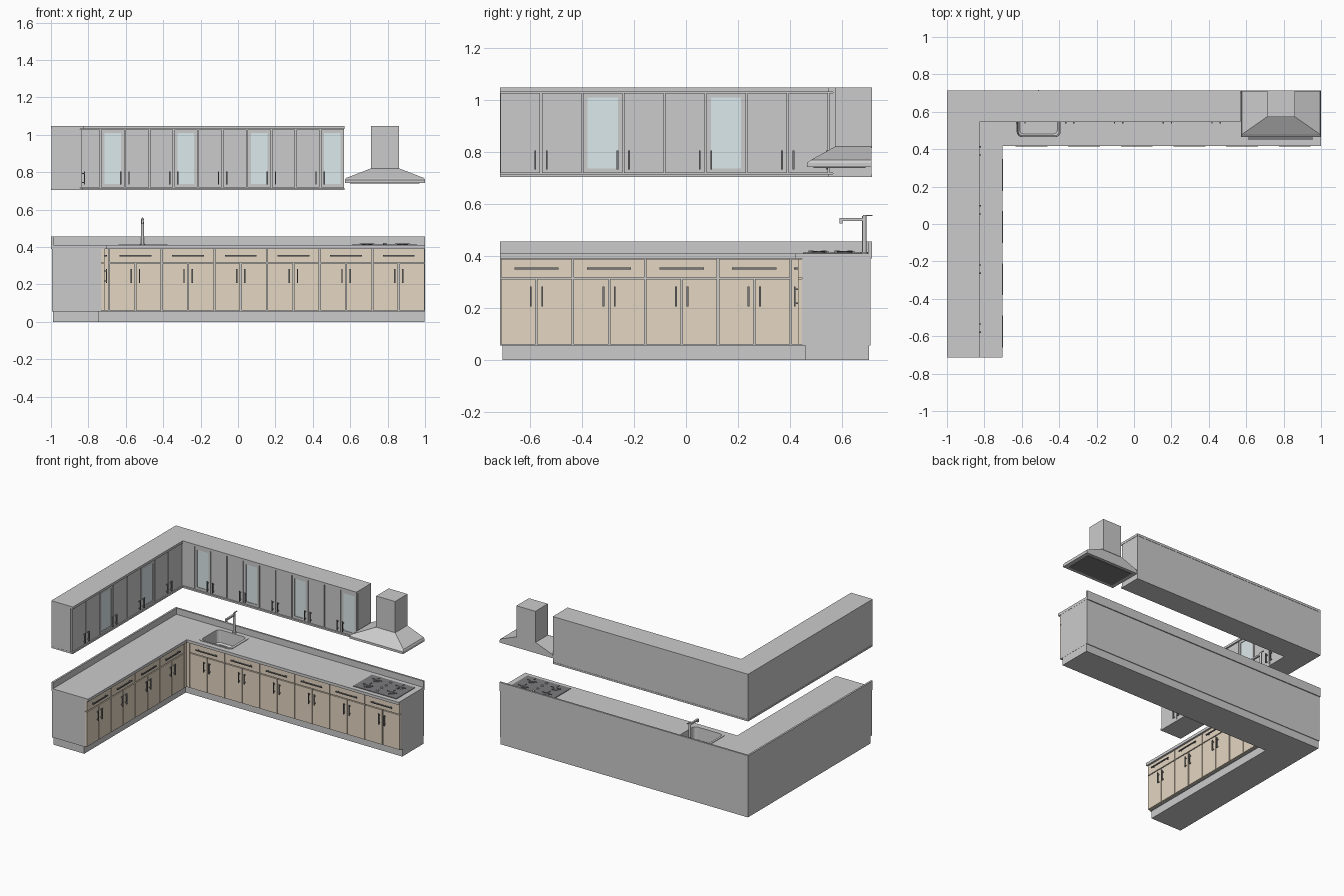
import bpy, bmesh
from math import cos, sin, pi

if "Cube" in bpy.data.objects:
    bpy.data.objects.remove(bpy.data.objects["Cube"])


def mat(name, r, g, b):
    m = bpy.data.materials.new(name)
    m.diffuse_color = (r, g, b, 1)
    m.use_nodes = True
    m.node_tree.nodes["Principled BSDF"].inputs["Base Color"].default_value = m.diffuse_color
    return m


WOOD = mat("wood", 0.78, 0.68, 0.54)
DARK = mat("dark_metal", 0.2, 0.2, 0.21)
GLASS = mat("glass", 0.72, 0.82, 0.84)
STONE = mat("stone", 0.86, 0.86, 0.84)
PLINTH = mat("plinth", 0.55, 0.55, 0.58)


def finish(name, bm, m=None):
    bmesh.ops.recalc_face_normals(bm, faces=bm.faces)
    me = bpy.data.meshes.new(name)
    bm.to_mesh(me)
    bm.free()
    ob = bpy.data.objects.new(name, me)
    bpy.context.collection.objects.link(ob)
    if m:
        me.materials.append(m)
    return ob


def boxes(name, spans, m=None):
    """One object from boxes given as (x0, x1, y0, y1, z0, z1)."""
    bm = bmesh.new()
    for x0, x1, y0, y1, z0, z1 in spans:
        for v in bmesh.ops.create_cube(bm, size=1)["verts"]:
            v.co = (x1 if v.co.x > 0 else x0, y1 if v.co.y > 0 else y0, z1 if v.co.z > 0 else z0)
    return finish(name, bm, m)


def ell(name, fx, fy, z0, z1, m=None, x0=-1, x1=1, y0=-0.715, y1=0.715):
    """L-shaped slab; fx and fy are the room-side faces."""
    bm = bmesh.new()
    pts = [(x0, y0), (fx, y0), (fx, fy), (x1, fy), (x1, y1), (x0, y1)]
    face = bm.faces.new([bm.verts.new((x, y, z0)) for x, y in pts])
    top = bmesh.ops.extrude_face_region(bm, geom=[face])["geom"]
    bmesh.ops.translate(bm, vec=(0, 0, z1 - z0), verts=[v for v in top if isinstance(v, bmesh.types.BMVert)])
    return finish(name, bm, m)


def loft(name, rings, m=None, caps=(True, True)):
    bm = bmesh.new()
    rs = [[bm.verts.new(p) for p in r] for r in rings]
    for a, b in zip(rs, rs[1:]):
        for i in range(len(a)):
            j = (i + 1) % len(a)
            bm.faces.new((a[i], a[j], b[j], b[i]))
    for ring, cap in ((rs[0], caps[0]), (rs[-1], caps[1])):
        if cap:
            bm.faces.new(ring)
    return finish(name, bm, m)


def circle(x, y, z, r, n=20):
    return [(x + r * cos(2 * pi * i / n), y + r * sin(2 * pi * i / n), z) for i in range(n)]


def round_rect(x0, x1, y0, y1, r, z):
    pts = []
    for k, (cx, cy) in enumerate(((x1 - r, y1 - r), (x0 + r, y1 - r), (x0 + r, y0 + r), (x1 - r, y0 + r))):
        pts += [(cx + r * cos(pi / 2 * (k + i / 4)), cy + r * sin(pi / 2 * (k + i / 4)), z) for i in range(5)]
    return pts


def place(run, face, u0, u1, d0, d1, z0, z1):
    """Box on a cabinet front: u along the run, d outward from the face."""
    if run == "back":
        return (u0, u1, face - d1, face - d0, z0, z1)
    return (face + d0, face + d1, u0, u1, z0, z1)


def handle(run, face, u0, u1, z0, z1):
    bar = [place(run, face, u0, u1, 0.009, 0.015, z0, z1)]
    w = 0.006
    if u1 - u0 > z1 - z0:
        posts = [(u, u + w, z0, z1) for u in (u0 + 0.012, u1 - 0.018)]
    else:
        posts = [(u0, u1, z, z + w) for z in (z0 + 0.008, z1 - 0.014)]
    return bar + [place(run, face, a, b, 0, 0.009, c, d) for a, b, c, d in posts]


G = 0.003  # half of the gap between fronts


def base_run(run, face, start, width, n):
    drawers, doors, pulls = [], [], []
    for i in range(n):
        a, b = start + i * width, start + (i + 1) * width
        c = (a + b) / 2
        drawers.append(place(run, face, a + G, b - G, -0.015, 0, 0.317, 0.388))
        pulls += handle(run, face, c - 0.085, c + 0.085, 0.349, 0.356)
        for p, q in ((a, c), (c, b)):
            doors.append(place(run, face, p + G, q - G, -0.015, 0, 0.06, 0.311))
        for s in (-0.022, 0.022):
            pulls += handle(run, face, c + s - 0.0035, c + s + 0.0035, 0.207, 0.283)
    boxes(run + "_drawer_fronts", drawers, WOOD)
    boxes(run + "_base_doors", doors, WOOD)
    boxes(run + "_base_handles", pulls, DARK)


def wall_run(run, face, start, width, n, glazed):
    doors, panes, pulls = [], [], []
    z0, z1, e = 0.719, 1.027, 0.018
    for i in range(n):
        a, b = start + i * width + G, start + (i + 1) * width - G
        if i % 3 == glazed:
            for p, q, r, s in ((a, a + e, z0, z1), (b - e, b, z0, z1),
                               (a + e, b - e, z0, z0 + e), (a + e, b - e, z1 - e, z1)):
                doors.append(place(run, face, p, q, -0.012, 0, r, s))
            panes.append(place(run, face, a + e, b - e, -0.012, -0.004, z0 + e, z1 - e))
        else:
            doors.append(place(run, face, a, b, -0.012, 0, z0, z1))
        h = b - 0.019 if i % 2 == 0 else a + 0.019
        pulls += handle(run, face, h - 0.0035, h + 0.0035, 0.733, 0.805)
    boxes(run + "_wall_doors", doors)
    boxes(run + "_glass_panes", panes, GLASS)
    boxes(run + "_wall_handles", pulls, DARK)


# Base cabinets
ell("plinth", -0.742, 0.46, 0, 0.058, PLINTH, -0.99, 0.998, -0.705, 0.703)
carcass = ell("base_carcass", -0.73, 0.445, 0.056, 0.39, None, -0.995, 0.999, -0.714, 0.708)
counter = ell("countertop", -0.704, 0.418, 0.39, 0.41, STONE)
ell("backsplash", -0.987, 0.702, 0.41, 0.455, STONE)
base_run("back", 0.43, -0.689, 0.2815, 6)
base_run("left", -0.715, -0.714, 0.279, 4)
boxes("corner_fillers", [(-0.73, -0.692, 0.43, 0.445, 0.06, 0.388),
                         (-0.73, -0.715, 0.405, 0.43, 0.06, 0.388)], WOOD)

# Sink, with its opening cut from the counter and carcass
cutter = boxes("sink_cutter", [(-0.63, -0.392, 0.464, 0.666, 0.3, 0.5)])
cutter.hide_render = True
cutter.hide_viewport = True
for ob in (carcass, counter):
    mod = ob.modifiers.new("sink_opening", "BOOLEAN")
    mod.operation, mod.object, mod.solver = "DIFFERENCE", cutter, "EXACT"
loft("sink", [round_rect(-0.64, -0.376, 0.455, 0.675, 0.025, 0.41),
              round_rect(-0.64, -0.376, 0.455, 0.675, 0.025, 0.414),
              round_rect(-0.625, -0.395, 0.467, 0.663, 0.025, 0.414),
              round_rect(-0.62, -0.4, 0.472, 0.658, 0.025, 0.325),
              round_rect(-0.61, -0.41, 0.482, 0.648, 0.02, 0.315)], caps=(False, True))
loft("sink_drain", [circle(-0.51, 0.565, z, 0.018) for z in (0.315, 0.318)], DARK)

# Tap
loft("tap_column", [circle(-0.51, 0.685, z, r) for z, r in
                    ((0.41, 0.014), (0.416, 0.014), (0.416, 0.008), (0.553, 0.008))])
boxes("tap_spout", [(-0.517, -0.503, 0.59, 0.685, 0.535, 0.546), (-0.516, -0.504, 0.59, 0.602, 0.524, 0.535)])
boxes("tap_lever", [(-0.513, -0.507, 0.68, 0.716, 0.553, 0.558)])

# Hob
boxes("hob_plate", [(0.61, 0.958, 0.45, 0.665, 0.41, 0.414)], DARK)
for i, (x, y, r) in enumerate(((0.69, 0.51, 0.03), (0.69, 0.61, 0.024), (0.88, 0.51, 0.024), (0.88, 0.61, 0.03))):
    loft(f"burner_{i}", [circle(x, y, 0.414, r), circle(x, y, 0.417, r),
                         circle(x, y, 0.417, r * 0.6), circle(x, y, 0.419, r * 0.6)], DARK)
    boxes(f"grate_{i}", [(x - 0.04, x + 0.04, y - 0.002, y + 0.002, 0.417, 0.42),
                         (x - 0.002, x + 0.002, y - 0.04, y + 0.04, 0.417, 0.42)], DARK)
for i in range(4):
    loft(f"hob_knob_{i}", [circle(0.785, 0.48 + 0.05 * i, z, 0.009, 12) for z in (0.414, 0.421)])

# Wall cabinets
ell("wall_carcass", -0.845, 0.564, 0.714, 1.031, None, -0.998, 0.568, -0.714, 0.713)
ell("wall_top_panel", -0.826, 0.545, 1.03, 1.047, None, -1, 0.57)
ell("wall_bottom_panel", -0.828, 0.547, 0.704, 0.716, None, -1, 0.57)
wall_run("back", 0.552, -0.735, 0.1305, 10, 0)
wall_run("left", -0.833, -0.715, 0.158, 8, 2)
boxes("wall_corner_filler", [(-0.845, -0.738, 0.552, 0.564, 0.719, 1.027)])


# Cooker hood
def rect(x0, x1, y0, y1, z):
    return [(x0, y0, z), (x1, y0, z), (x1, y1, z), (x0, y1, z)]


loft("hood", [rect(0.571, 1, 0.465, 0.712, 0.742), rect(0.571, 1, 0.465, 0.712, 0.758),
              rect(0.578, 0.994, 0.48, 0.712, 0.769), rect(0.71, 0.862, 0.572, 0.712, 0.82)])
boxes("hood_filter", [(0.6, 0.97, 0.49, 0.69, 0.739, 0.743)], DARK)
boxes("hood_chimney", [(0.71, 0.862, 0.572, 0.715, 0.815, 1.047)])

for ob in bpy.context.collection.objects:
    ob.select_set(ob.name.startswith(("sink_drain", "tap_column", "burner", "hob_knob")))
    if ob.select_get():
        bpy.context.view_layer.objects.active = ob
bpy.ops.object.shade_smooth_by_angle()
